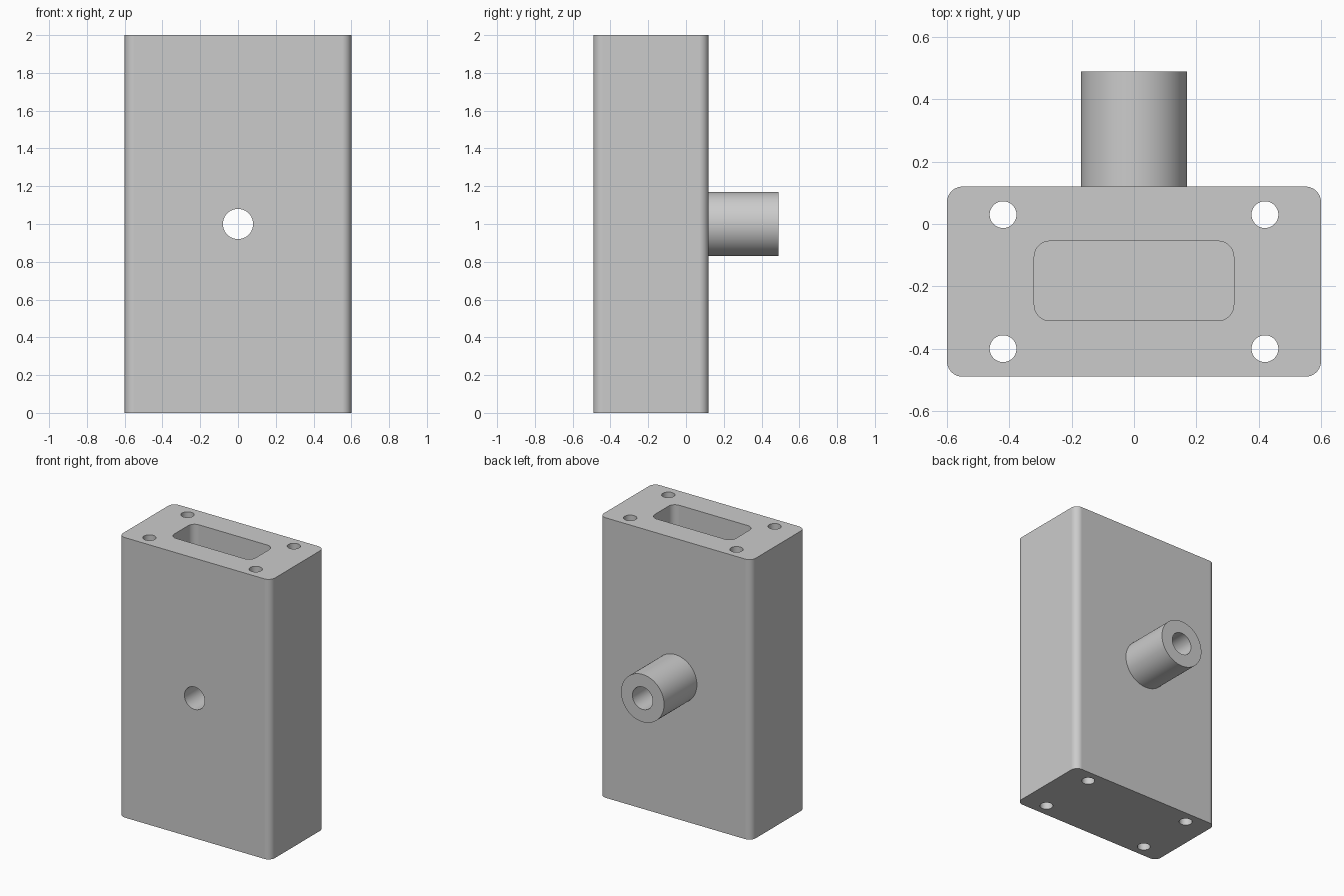
import bpy, bmesh, math
from mathutils import Matrix, Vector

if "Cube" in bpy.data.objects:
    bpy.data.objects.remove(bpy.data.objects["Cube"])

HEIGHT = 2.0
FRONT, BACK, TUBE_END = -0.49, 0.12, 0.49
BORE_RADIUS, TUBE_RADIUS = 0.08, 0.17
SEGMENTS = 64

grey = bpy.data.materials.new("plain grey")
grey.use_nodes = True
grey.diffuse_color = (0.6, 0.6, 0.6, 1)
grey.node_tree.nodes["Principled BSDF"].inputs["Base Color"].default_value = grey.diffuse_color


def make_object(name, bm):
    bmesh.ops.recalc_face_normals(bm, faces=bm.faces)
    mesh = bpy.data.meshes.new(name)
    bm.to_mesh(mesh)
    bm.free()
    mesh.materials.append(grey)
    obj = bpy.data.objects.new(name, mesh)
    bpy.context.collection.objects.link(obj)
    return obj


def rounded_block(name, low, high, radius):
    """Box between two corners, with its four upright edges rounded."""
    low, high = Vector(low), Vector(high)
    bm = bmesh.new()
    bmesh.ops.create_cube(bm, size=1, matrix=Matrix.Translation((low + high) / 2)
                          @ Matrix.Diagonal((high - low).to_4d()))
    upright = [e for e in bm.edges if abs(e.verts[0].co.z - e.verts[1].co.z) > 0.01]
    bmesh.ops.bevel(bm, geom=upright, offset=radius, segments=10, profile=0.5, affect='EDGES')
    return make_object(name, bm)


def cylinder(name, radius, depth, matrix):
    bm = bmesh.new()
    bmesh.ops.create_cone(bm, cap_ends=True, segments=SEGMENTS, radius1=radius,
                          radius2=radius, depth=depth, matrix=matrix)
    return make_object(name, bm)


def cut(target, cutter):
    """Subtract the cutter from the target, then discard it."""
    cutter.hide_render = True
    mod = target.modifiers.new("cut", 'BOOLEAN')
    mod.operation, mod.solver, mod.object = 'DIFFERENCE', 'EXACT', cutter
    bpy.ops.object.select_all(action='DESELECT')
    bpy.context.view_layer.objects.active = target
    target.select_set(True)
    bpy.ops.object.modifier_apply(modifier=mod.name)
    bpy.data.objects.remove(cutter)


def smooth(obj):
    bpy.ops.object.select_all(action='DESELECT')
    bpy.context.view_layer.objects.active = obj
    obj.select_set(True)
    bpy.ops.object.shade_smooth_by_angle(angle=math.radians(30))
    obj.modifiers.new("even shading", 'WEIGHTED_NORMAL').keep_sharp = True


# Housing with a deep pocket open at the top
housing = rounded_block("housing", (-0.6, FRONT, 0), (0.6, BACK, HEIGHT), 0.05)
cut(housing, rounded_block("pocket_cutter", (-0.32, -0.31, 0.18), (0.32, -0.055, HEIGHT + 0.1), 0.05))

# Four screw holes running the full height
for x in (-0.42, 0.42):
    for y in (-0.4, 0.03):
        cut(housing, cylinder("screw_hole_cutter", 0.043, HEIGHT + 0.2,
                              Matrix.Translation((x, y, HEIGHT / 2))))

# Bore from front to back
along_y = Matrix.Translation((0, 0, HEIGHT / 2)) @ Matrix.Rotation(math.pi / 2, 4, 'X')
cut(housing, cylinder("bore_cutter", BORE_RADIUS, 2, along_y))
smooth(housing)

# Hollow tube on the back, turned around the bore axis
bm = bmesh.new()
profile = [(TUBE_RADIUS, BACK), (TUBE_RADIUS, TUBE_END), (BORE_RADIUS, TUBE_END), (BORE_RADIUS, BACK)]
verts = [bm.verts.new((r, y, HEIGHT / 2)) for r, y in profile]
edges = [bm.edges.new(pair) for pair in zip(verts, verts[1:])]
bmesh.ops.spin(bm, geom=verts + edges, cent=(0, 0, HEIGHT / 2), axis=(0, 1, 0),
               angle=2 * math.pi, steps=SEGMENTS, use_merge=True)
bmesh.ops.remove_doubles(bm, verts=bm.verts, dist=0.0001)
# Outward direction follows from the outer wall
tube = make_object("back_tube", bm)
outer = max(tube.data.polygons, key=lambda p: Vector((p.center.x, 0, p.center.z - HEIGHT / 2)).length)
if outer.normal.dot(Vector((outer.center.x, 0, outer.center.z - HEIGHT / 2))) < 0:
    tube.data.flip_normals()
smooth(tube)
